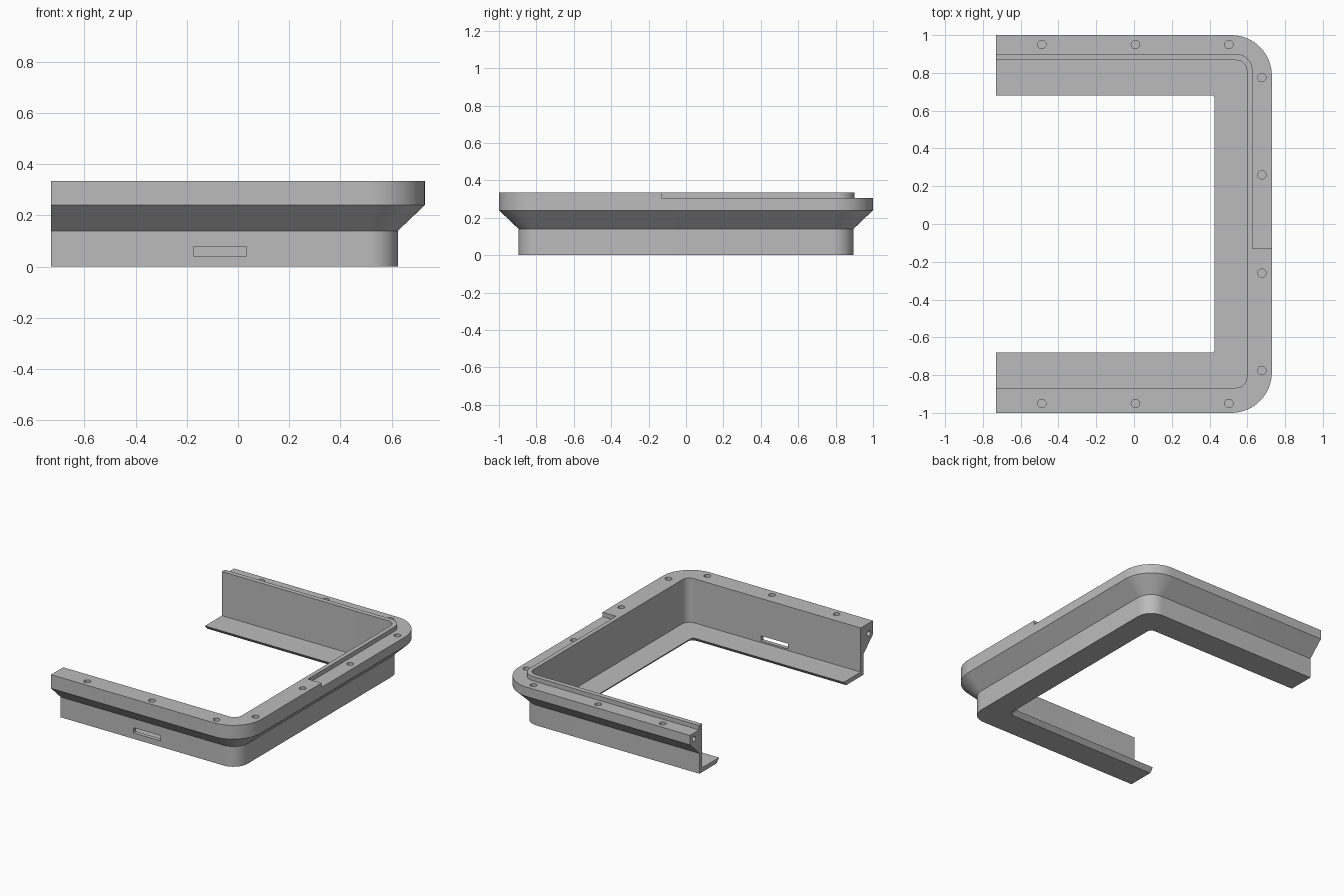
import bpy, bmesh, math
from mathutils import Matrix

cube = bpy.data.objects.get("Cube")
if cube:
    bpy.data.objects.remove(cube)

END_X, SIDE_X, SIDE_Y = -0.73, 0.73, 1.0
TOP, LEDGE = 0.335, 0.305
STEPS = 16

grey = bpy.data.materials.new("grey_plastic")
grey.use_nodes = True
grey.diffuse_color = (0.5, 0.5, 0.5, 1)
grey.node_tree.nodes["Principled BSDF"].inputs["Base Color"].default_value = (0.5, 0.5, 0.5, 1)


def corner(x, y, r, sign):
    """Rounded corner from the arm (y = sign * y) round to the side wall."""
    pts = []
    for i in range(STEPS + 1):
        a = math.pi / 2 * (1 - i / STEPS)
        pts.append((x - r + r * math.cos(a), sign * (y - r + r * math.sin(a))))
    return pts


def c_path(dx, dy, r):
    """Open C-shaped path, inset from the outer edge."""
    x, y = SIDE_X - dx, SIDE_Y - dy
    return ([(END_X, -y)] + corner(x, y, r, -1)
            + corner(x, y, r, 1)[::-1] + [(END_X, y)])


def make_object(name, bm):
    bmesh.ops.recalc_face_normals(bm, faces=bm.faces)
    mesh = bpy.data.meshes.new(name)
    bm.to_mesh(mesh)
    bm.free()
    mesh.materials.append(grey)
    obj = bpy.data.objects.new(name, mesh)
    bpy.context.collection.objects.link(obj)
    return obj


def cut(target, cutter):
    mod = target.modifiers.new(cutter.name, "BOOLEAN")
    mod.operation, mod.solver, mod.object = "DIFFERENCE", "EXACT", cutter
    cutter.hide_render = True
    bpy.context.view_layer.objects.active = target
    bpy.ops.object.modifier_apply(modifier=mod.name)
    bpy.data.objects.remove(cutter)


# Frame: cross-section points (inset x, inset y, corner radius, height)
section = [
    (0.105, 0.105, 0.11, 0.0),
    (0.105, 0.105, 0.11, 0.14),
    (0, 0, 0.215, 0.24),
    (0, 0, 0.215, TOP),
    (0.133, 0.133, 0.055, TOP),
    (0.133, 0.133, 0.055, 0.03),
    (0.303, 0.319, 0.018, 0.03),
    (0.275, 0.291, 0.035, 0.0),
]
bm = bmesh.new()
rows = [[bm.verts.new((x, y, z)) for x, y in c_path(dx, dy, r)]
        for dx, dy, r, z in section]
for a, b in zip(rows, rows[1:] + rows[:1]):
    for i in range(len(a) - 1):
        bm.faces.new((a[i], a[i + 1], b[i + 1], b[i]))
bm.faces.new([row[0] for row in rows])
bm.faces.new([row[-1] for row in rows])
frame = make_object("corner_frame", bm)

# Lowered ledge outside the lip, along the back and part of the side
bm = bmesh.new()
outline = ([(-0.9, 0.9)] + corner(0.627, 0.9, 0.085, 1)
           + [(0.627, -0.13), (0.9, -0.13), (0.9, 1.2), (-0.9, 1.2)])
face = bm.faces.new([bm.verts.new((x, y, LEDGE)) for x, y in outline])
ext = bmesh.ops.extrude_face_region(bm, geom=[face])
bmesh.ops.translate(bm, vec=(0, 0, 0.1),
                    verts=[v for v in ext["geom"] if isinstance(v, bmesh.types.BMVert)])
cut(frame, make_object("ledge_cutter", bm))

# Screw holes in the rim and arm ends, and the slot in the front wall
bm = bmesh.new()


def hole(location, radius, depth, turn=Matrix()):
    bmesh.ops.create_cone(bm, cap_ends=True, segments=20, radius1=radius, radius2=radius,
                          depth=depth, matrix=Matrix.Translation(location) @ turn)


for s in (-1, 1):
    for x in (-0.488, 0.007, 0.502):
        hole((x, s * 0.95, 0.32), 0.022, 0.16)
    for y in (0.26, 0.775):
        hole((0.677, s * y, 0.32), 0.022, 0.16)
    hole((END_X, s * 0.955, 0.265), 0.018, 0.16, Matrix.Rotation(math.pi / 2, 4, "Y"))
bmesh.ops.create_cube(bm, size=1, matrix=Matrix.Translation((-0.07, -0.88, 0.059))
                      @ Matrix.Diagonal((0.208, 0.12, 0.036, 1)))
cut(frame, make_object("hole_cutter", bm))

# Smooth corners, sharp edges
bpy.ops.object.select_all(action="DESELECT")
frame.select_set(True)
bpy.context.view_layer.objects.active = frame
bpy.ops.object.shade_smooth_by_angle(angle=math.radians(30))
